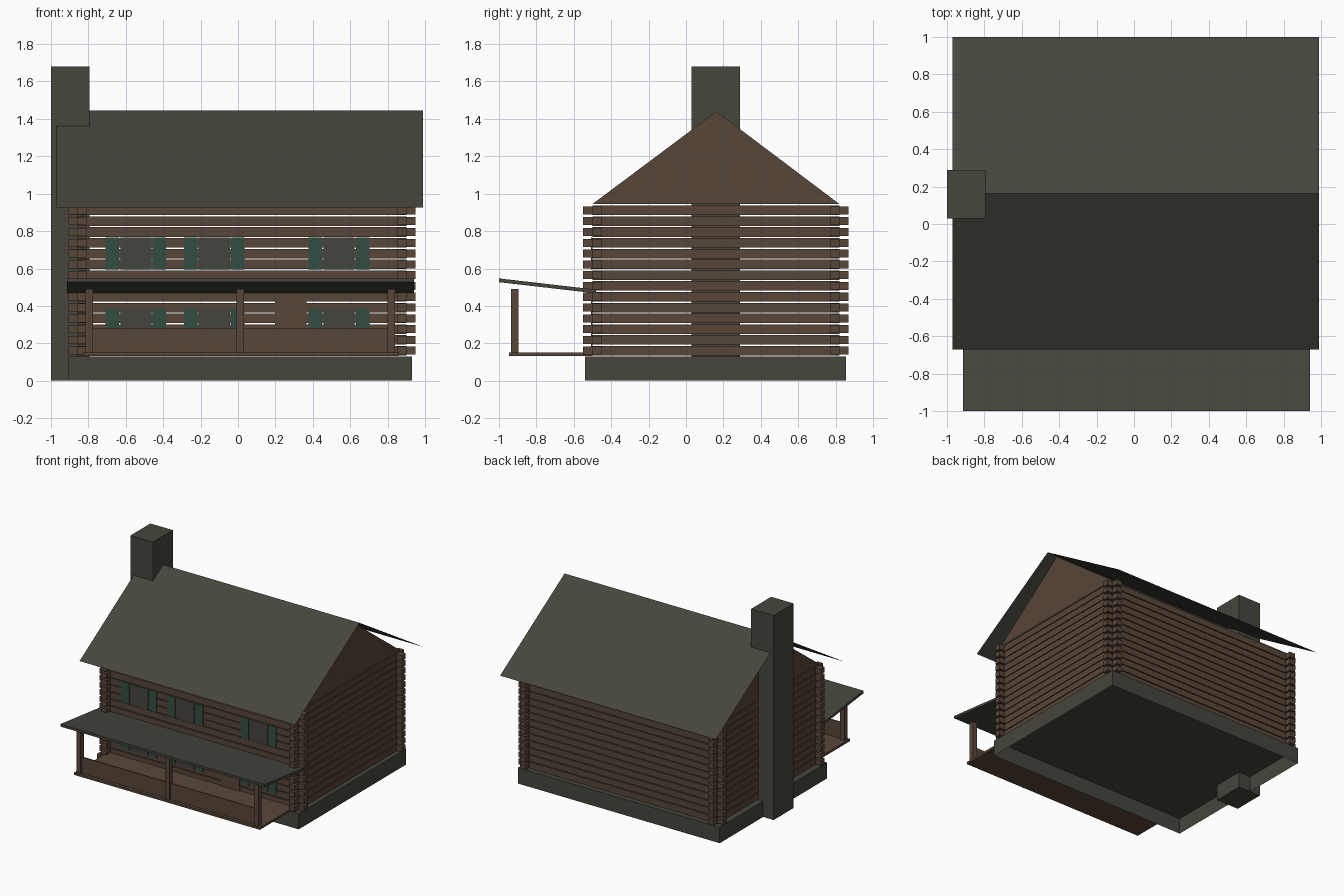
import bpy, bmesh
from mathutils import Matrix, Vector

if "Cube" in bpy.data.objects:
    bpy.data.objects.remove(bpy.data.objects["Cube"])


def material(name, rgb):
    m = bpy.data.materials.new(name)
    m.use_nodes = True
    m.diffuse_color = (*rgb, 1)
    bsdf = next(n for n in m.node_tree.nodes if n.type == "BSDF_PRINCIPLED")
    bsdf.inputs["Base Color"].default_value = (*rgb, 1)
    bsdf.inputs["Roughness"].default_value = 0.9
    return m


STONE = material("slate_grey", (0.061, 0.061, 0.047))
WOOD = material("log_brown", (0.098, 0.061, 0.041))
GREEN = material("shutter_green", (0.032, 0.076, 0.054))
GLASS = material("window_grey", (0.060, 0.058, 0.047))


def add_box(bm, x, y, z):
    """Add a box given its (min, max) along each axis."""
    size = Vector([b - a for a, b in (x, y, z)])
    mid = Vector([(a + b) / 2 for a, b in (x, y, z)])
    return bmesh.ops.create_cube(
        bm, size=1, matrix=Matrix.Translation(mid) @ Matrix.Diagonal((*size, 1)))["verts"]


def finish(name, bm, mat):
    mesh = bpy.data.meshes.new(name)
    bm.to_mesh(mesh)
    bm.free()
    mesh.materials.append(mat)
    obj = bpy.data.objects.new(name, mesh)
    bpy.context.scene.collection.objects.link(obj)
    return obj


def box(name, mat, *spans):
    bm = bmesh.new()
    add_box(bm, *spans)
    return finish(name, bm, mat)


def sheet(name, mat, *polygons):
    """Flat faces without thickness."""
    bm = bmesh.new()
    for poly in polygons:
        bm.faces.new([bm.verts.new(p) for p in poly])
    return finish(name, bm, mat)


# Main extents
LEFT, RIGHT, FRONT, BACK = -0.86, 0.90, -0.50, 0.82
BASE, THICK, TAB = 0.13, 0.05, 0.05
ROWS, PITCH = 14, 0.0577
RIDGE_Y, RIDGE_Z, EAVE_Z = 0.163, 1.445, 0.925

# Foundation: shell open at the bottom
bm = bmesh.new()
add_box(bm, (-0.905, 0.93), (-0.54, 0.855), (0, BASE))
bmesh.ops.delete(bm, geom=[f for f in bm.faces if f.normal.z < -0.5], context="FACES")
finish("foundation", bm, STONE)


# Log walls: spaced logs with slimmer ends crossing at the corners
def log_wall(name, along_x, outer, inner):
    lo, hi = (LEFT, RIGHT) if along_x else (FRONT, BACK)
    across = (min(outer, inner), max(outer, inner))
    bm = bmesh.new()
    for row in range(ROWS):
        z = BASE + 0.005 + row * PITCH
        pieces = [((lo, hi), (z, z + 0.051)),
                  ((lo - TAB, lo), (z + 0.004, z + 0.047)),
                  ((hi, hi + TAB), (z + 0.004, z + 0.047))]
        for span, height in pieces:
            if along_x:
                add_box(bm, span, across, height)
            else:
                add_box(bm, across, span, height)
    finish(name, bm, WOOD)


log_wall("front_log_wall", True, FRONT, FRONT + THICK)
log_wall("back_log_wall", True, BACK, BACK - THICK)
log_wall("right_log_wall", False, LEFT, LEFT + THICK)
log_wall("left_log_wall", False, RIGHT, RIGHT - THICK)

# Gables
for name, x in (("right_gable", LEFT), ("left_gable", RIGHT)):
    sheet(name, WOOD, [(x, FRONT, 0.945), (x, BACK, 0.945), (x, RIDGE_Y, 1.44)])

# Main roof: two thin slopes
x0, x1 = -0.97, 0.99
sheet("main_roof", STONE,
      [(x0, -0.672, EAVE_Z), (x1, -0.672, EAVE_Z), (x1, RIDGE_Y, RIDGE_Z), (x0, RIDGE_Y, RIDGE_Z)],
      [(x1, 1.0, EAVE_Z), (x0, 1.0, EAVE_Z), (x0, RIDGE_Y, RIDGE_Z), (x1, RIDGE_Y, RIDGE_Z)])

box("chimney", STONE, (-1.0, -0.795), (0.03, 0.29), (0, 1.68))

# Porch: deck, posts, solid railing and tilted roof
box("porch_deck", WOOD, (-0.83, 0.86), (-0.945, -0.50), (0.132, 0.15))
for i, x in enumerate((-0.795, 0.012, 0.82)):
    box(f"porch_post_{i + 1}", WOOD, (x - 0.02, x + 0.02), (-0.935, -0.895), (0.15, 0.49))
box("porch_railing", WOOD, (-0.795, 0.82), (-0.92, -0.91), (0.15, 0.283))

bm = bmesh.new()
for v in add_box(bm, (-0.915, 0.94), (-1.0, -0.48), (0.467, 0.487)):
    if v.co.y < -0.9:
        v.co.z += 0.06
finish("porch_roof", bm, STONE)

# Windows with shutters, and the door
plate = (FRONT - 0.007, FRONT + 0.001)
for floor, z in (("upper", (0.595, 0.765)), ("lower", (0.215, 0.385))):
    for i, x in enumerate((-0.546, -0.127, 0.54)):
        box(f"{floor}_window_{i + 1}", GLASS, (x - 0.083, x + 0.083), plate, z)
        for side, s in (("right", -1), ("left", 1)):
            c = x + s * 0.126
            box(f"{floor}_{side}_shutter_{i + 1}", GREEN, (c - 0.036, c + 0.036), plate, z)
box("front_door", WOOD, (0.197, 0.367), plate, (0.15, 0.462))
